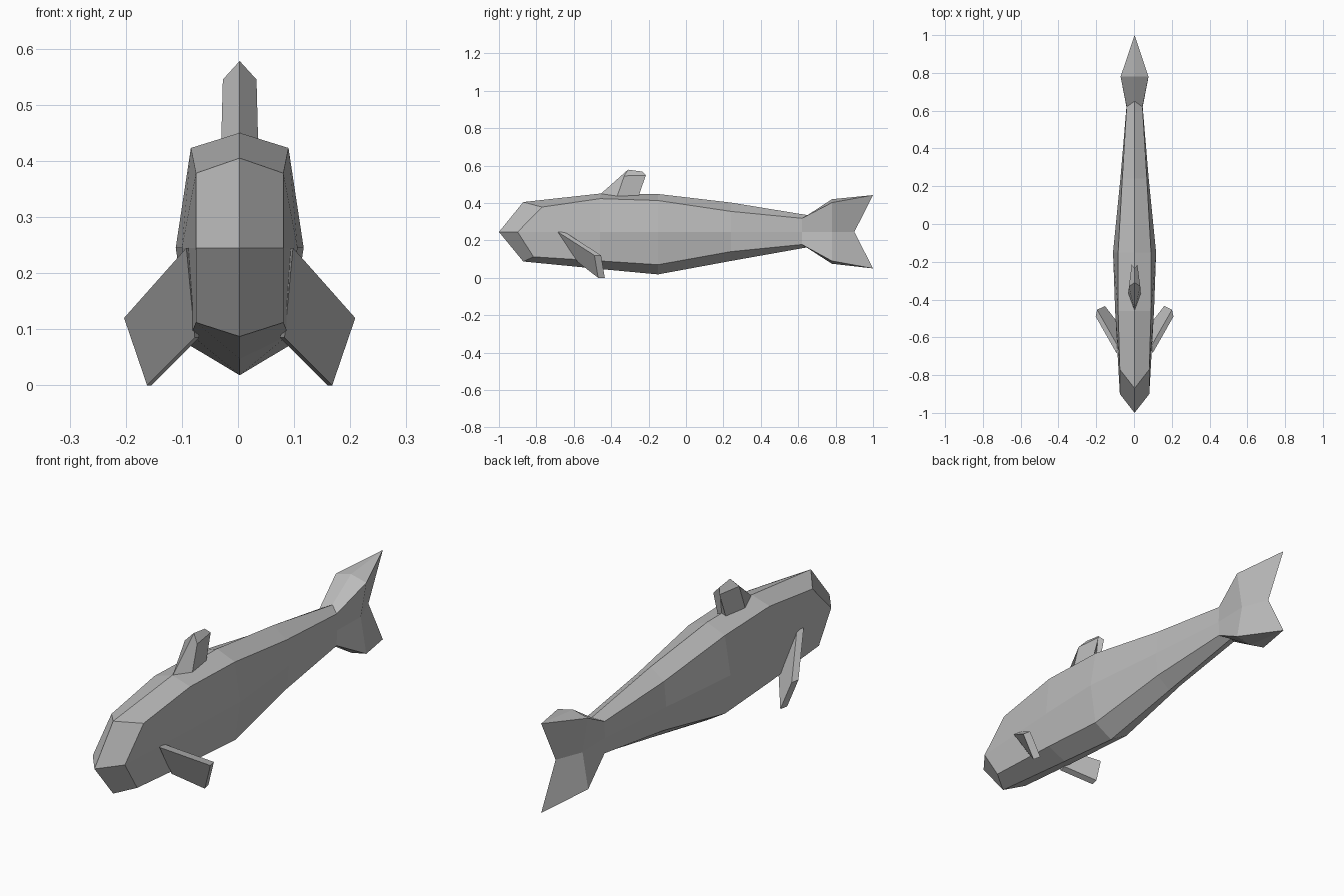
import bpy
from mathutils import Vector

cube = bpy.data.objects.get("Cube")
if cube:
    bpy.data.objects.remove(cube, do_unlink=True)

CENTRE_X = 0.003
MID_Z = 0.245

skin = bpy.data.materials.new("plain_grey")
skin.use_nodes = True
grey = (0.5, 0.5, 0.5, 1)
skin.diffuse_color = grey
skin.node_tree.nodes["Principled BSDF"].inputs["Base Color"].default_value = grey


def mirrored_part(name, verts, faces):
    """Make one half of a flat-shaded part and mirror it across the centre plane."""
    mesh = bpy.data.meshes.new(name)
    mesh.from_pydata(verts, [], faces)
    mesh.materials.append(skin)
    part = bpy.data.objects.new(name, mesh)
    part.location.x = CENTRE_X
    bpy.context.collection.objects.link(part)
    mirror = part.modifiers.new("Mirror", "MIRROR")
    mirror.use_clip = True
    bpy.context.view_layer.objects.active = part
    part.select_set(True)
    bpy.ops.object.mode_set(mode="EDIT")
    bpy.ops.mesh.select_all(action="SELECT")
    bpy.ops.mesh.normals_make_consistent(inside=False)
    bpy.ops.object.mode_set(mode="OBJECT")
    part.select_set(False)
    return part


def half_ring(ys, side_x, edge_x, top, upper, lower, keel):
    """Half cross-section from the back ridge, round the side, to the keel."""
    xs = (0, edge_x, side_x, edge_x, 0)
    zs = (top, upper, MID_Z, lower, keel)
    return list(zip(xs, ys, zs))


def level(y, ridge_shift=0):
    return (y + ridge_shift, y, y, y, y + ridge_shift)


# Body and tail: rings from the head to the flared tail
rings = [
    half_ring((-.87, -.77, -.9, -.815, -.87), .078, .078, .405, .378, .112, .087),
    half_ring(level(-.46), .103, .087, .45, .423, .09, .047),
    half_ring(level(-.15), .114, .087, .448, .413, .07, .018),
    half_ring(level(.24), .075, .065, .402, .355, .14, .09),
    half_ring(level(.62, .03), .043, .042, .335, .318, .178, .163),
    half_ring(level(.78), .047, .074, .42, .402, .09, .075),
]
verts = [v for ring in rings for v in ring]
size = len(rings[0])
faces = []
for r in range(len(rings) - 1):
    for i in range(size - 1):
        a = r * size + i
        faces.append((a, a + 1, a + size + 1, a + size))

# Wedge-shaped snout
snout = len(verts)
verts.append((0, -1, MID_Z))
faces += [(snout, 2, 1, 0), (snout, 4, 3, 2)]

# Forked tail tips and the notch between them
tip_top, notch, tip_low = snout + 1, snout + 2, snout + 3
verts += [(0, 1, .442), (0, .9, MID_Z), (0, 1, .05)]
ridge, upper, side, lower, keel = range(snout - size, snout)
faces += [(ridge, upper, tip_top), (upper, side, notch, tip_top),
          (side, lower, tip_low, notch), (lower, keel, tip_low)]
mirrored_part("body", verts, faces)

# Swept dorsal fin: front ridge, side, rear corner and rear centre, base then top
fin_base = [(0, -.46, .445), (.033, -.37, .43), (.02, -.255, .43), (0, -.255, .43)]
fin_top = [(0, -.31, .578), (.03, -.33, .545), (.015, -.215, .548), (0, -.235, .568)]
fin_faces = [(i, i + 1, i + 5, i + 4) for i in range(3)] + [(4, 5, 6, 7)]
mirrored_part("dorsal_fin", fin_base + fin_top, fin_faces)

# Pair of side fins: a slab swept back and down
front = [Vector(p) for p in ((.095, -.685, .245), (.206, -.49, .12),
                             (.165, -.47, .0), (.08, -.58, .085))]
thickness = Vector((-.008, .036, 0))
back = [p + thickness for p in front]
slab_faces = [(0, 1, 2, 3), (7, 6, 5, 4)]
slab_faces += [(i, (i + 1) % 4, (i + 1) % 4 + 4, i + 4) for i in range(4)]
mirrored_part("side_fins", front + back, slab_faces)
